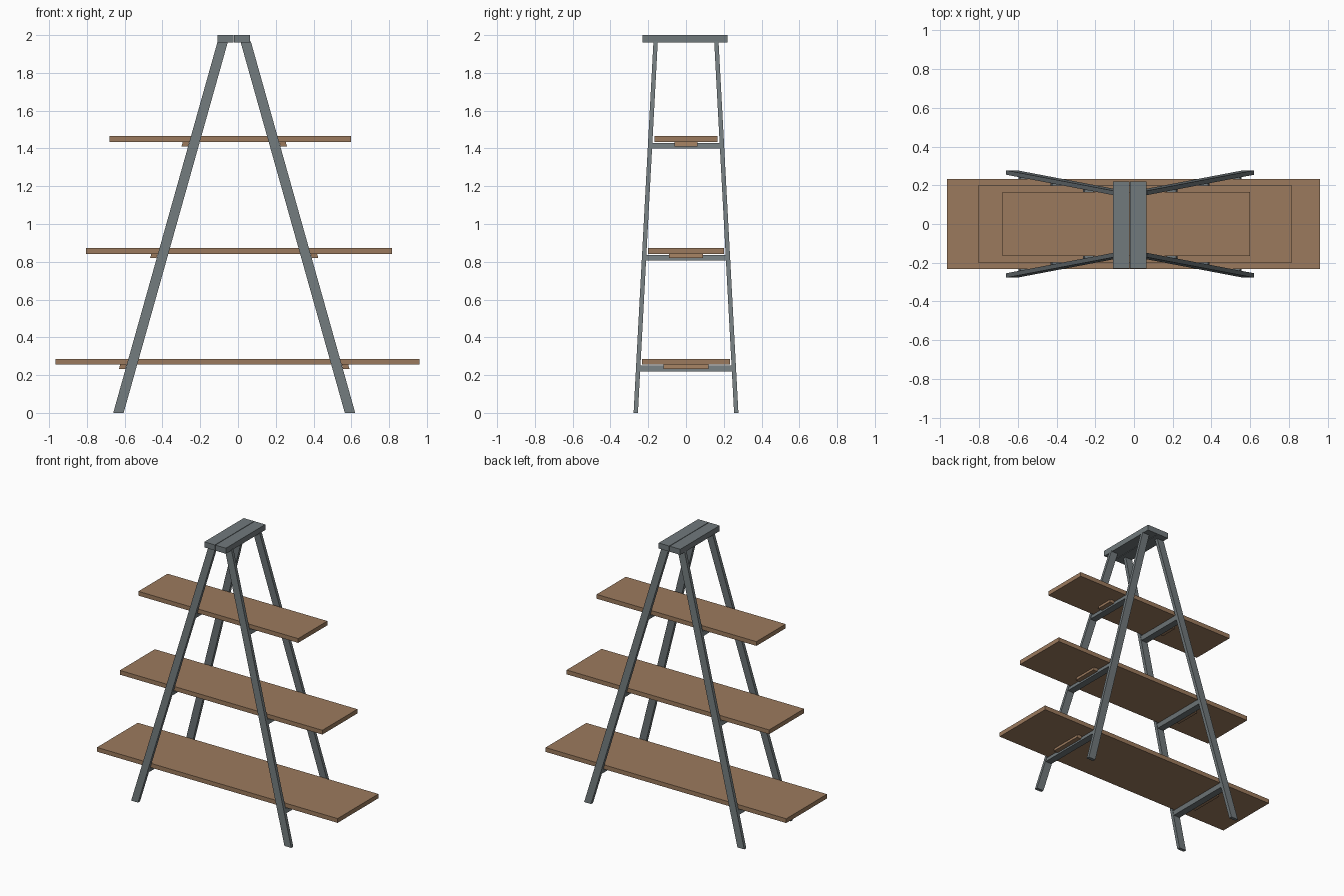
import bpy
import bmesh

cube = bpy.data.objects.get("Cube")
if cube:
    bpy.data.objects.remove(cube, do_unlink=True)


def make_material(name, rgb):
    mat = bpy.data.materials.new(name)
    mat.use_nodes = True
    colour = (*rgb, 1.0)
    mat.diffuse_color = colour
    mat.node_tree.nodes["Principled BSDF"].inputs["Base Color"].default_value = colour
    return mat


WOOD = make_material("brown wood", (0.33, 0.195, 0.11))
GREY = make_material("slate grey paint", (0.165, 0.192, 0.202))

MID_X = -0.02                   # centre line of the trestle frame
LEG_W, LEG_D = 0.055, 0.023     # horizontal section of a leg
LEG_TOP = 1.965


def leg_x(z):
    """Distance of a leg's centre from the centre line at height z."""
    return 0.613 - 0.281 * z


def leg_y(z):
    return 0.266 - 0.0535 * z


def sheared_box(name, mat, size, low, high):
    """Box with level ends whose end centres are low and high."""
    bm = bmesh.new()
    bmesh.ops.create_cube(bm, size=1)
    for v in bm.verts:
        end = high if v.co.z > 0 else low
        v.co = (end[0] + v.co.x * size[0], end[1] + v.co.y * size[1], end[2])
    bmesh.ops.recalc_face_normals(bm, faces=bm.faces)
    mesh = bpy.data.meshes.new(name)
    bm.to_mesh(mesh)
    bm.free()
    mesh.materials.append(mat)
    obj = bpy.data.objects.new(name, mesh)
    bpy.context.collection.objects.link(obj)
    return obj


SIDES = (("right", -1), ("left", 1))

# Four splayed legs
for side, sx in SIDES:
    for end, sy in (("front", -1), ("back", 1)):
        low, high = [(MID_X + sx * leg_x(z), sy * leg_y(z), z) for z in (0, LEG_TOP)]
        sheared_box(f"{end}_{side}_leg", GREY, (LEG_W, LEG_D), low, high)

# Two cap boards with a narrow gap between them
for side, sx in SIDES:
    x = MID_X - 0.002 + sx * 0.044
    sheared_box(f"{side}_cap_board", GREY, (0.084, 0.45),
                (x, -0.005, 1.96), (x, -0.005, 2.0))

# Shelves: name, left and right ends, depth, underside height, cleat length
SHELVES = (
    ("lower", -0.965, 0.96, 0.466, 0.255, 0.24),
    ("middle", -0.805, 0.815, 0.4, 0.842, 0.18),
    ("upper", -0.68, 0.598, 0.333, 1.434, 0.12),
)
for name, x0, x1, depth, z, cleat in SHELVES:
    x = (x0 + x1) / 2
    sheared_box(f"{name}_shelf", WOOD, (x1 - x0, depth), (x, 0, z), (x, 0, z + 0.031))
    for side, sx in SIDES:
        # Rung joining the front and back legs
        low, high = z - 0.035, z - 0.005
        sheared_box(f"{name}_{side}_rung", GREY, (LEG_W * 0.9, 2 * leg_y(z)),
                    (MID_X + sx * leg_x(low), 0, low),
                    (MID_X + sx * leg_x(high), 0, high))
        # Wooden cleat that hooks the shelf outside the rung
        low, high = z - 0.023, z + 0.002
        out = LEG_W / 2 + 0.018
        sheared_box(f"{name}_{side}_cleat", WOOD, (0.034, cleat),
                    (MID_X + sx * (leg_x(low) + out), 0, low),
                    (MID_X + sx * (leg_x(high) + out), 0, high))
